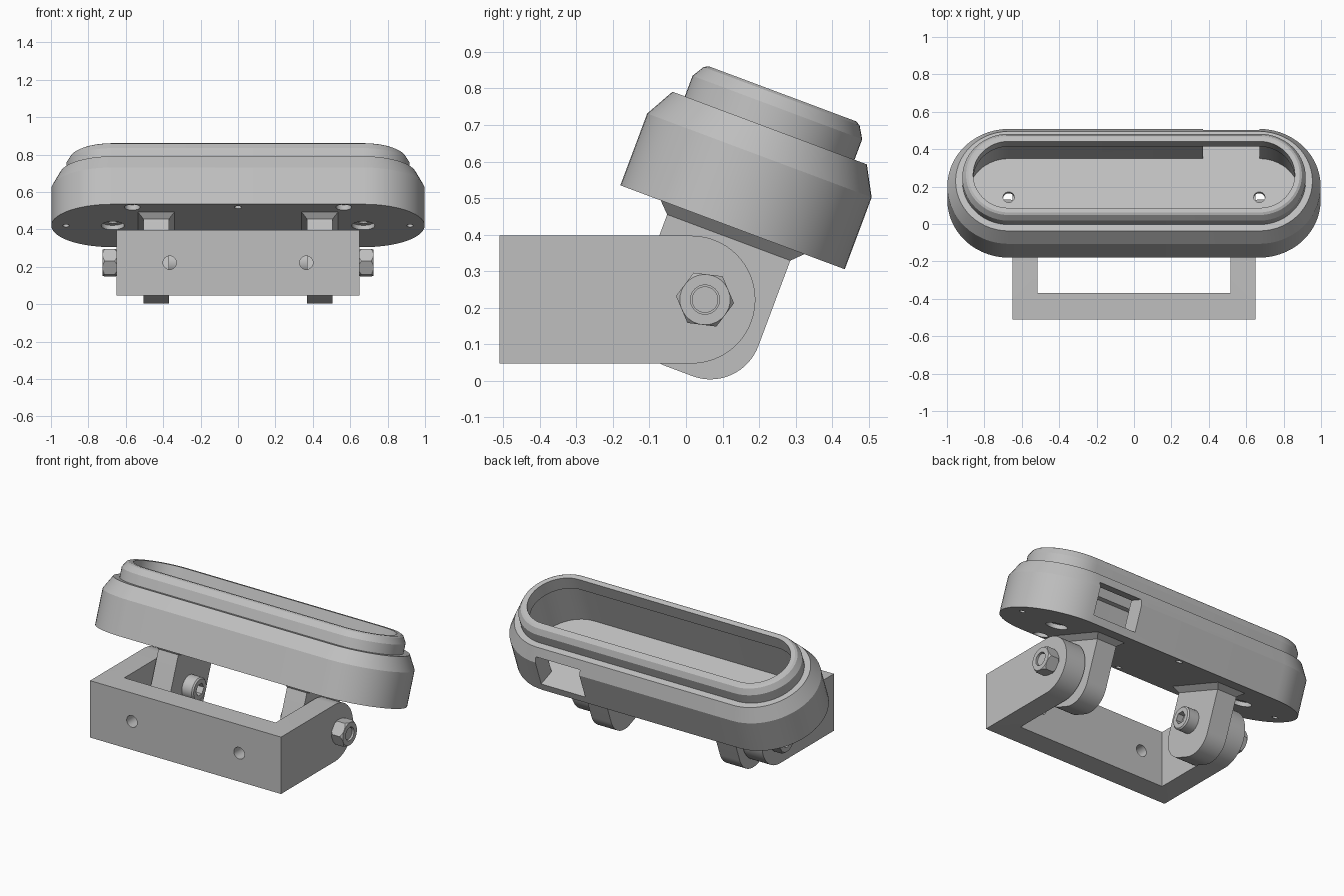
import bpy
import bmesh
from math import sin, cos, pi, radians
from mathutils import Matrix, Vector

cube = bpy.data.objects.get("Cube")
if cube:
    bpy.data.objects.remove(cube)

grey = bpy.data.materials.new("plain_grey")
grey.use_nodes = True
grey.diffuse_color = (0.52, 0.52, 0.52, 1)
grey.node_tree.nodes["Principled BSDF"].inputs["Base Color"].default_value = (0.52, 0.52, 0.52, 1)

FLAT = Matrix.Identity(4)
TILT = Matrix.Translation((0, 0.1275, 0.42)) @ Matrix.Rotation(radians(-20.5), 4, "X")
PIVOT = (0.052, 0.222)


# ---------- helpers ----------
def loft(name, rings, mat=FLAT):
    """Solid skinned through matching rings of points, capped at both ends."""
    bm = bmesh.new()
    loops = [[bm.verts.new(mat @ Vector(p)) for p in ring] for ring in rings]
    n = len(loops[0])
    for a, b in zip(loops, loops[1:]):
        for i in range(n):
            j = (i + 1) % n
            bm.faces.new((a[i], a[j], b[j], b[i]))
    bm.faces.new(loops[0])
    bm.faces.new(loops[-1])
    bmesh.ops.recalc_face_normals(bm, faces=bm.faces)
    mesh = bpy.data.meshes.new(name)
    bm.to_mesh(mesh)
    bm.free()
    mesh.materials.append(grey)
    ob = bpy.data.objects.new(name, mesh)
    bpy.context.collection.objects.link(ob)
    return ob


def prism(name, yz, x0, x1, mat=FLAT):
    return loft(name, [[(x, y, z) for y, z in yz] for x in (x0, x1)], mat)


def box(name, x, y, z, mat=FLAT):
    yz = [(y[0], z[0]), (y[1], z[0]), (y[1], z[1]), (y[0], z[1])]
    return prism(name, yz, x[0], x[1], mat)


def arc(cy, cz, r, a0, a1, steps=16):
    angles = [radians(a0 + (a1 - a0) * i / steps) for i in range(steps + 1)]
    return [(cy + r * cos(a), cz + r * sin(a)) for a in angles]


def round_x(name, profile, sides=32, turn=0.0):
    """Turned part on the pivot axis; profile is (x, radius)."""
    def ring(x, r):
        angles = [turn + 2 * pi * i / sides for i in range(sides)]
        return [(x, PIVOT[0] + r * cos(a), PIVOT[1] + r * sin(a)) for a in angles]
    return loft(name, [ring(x, r) for x, r in profile])


def hole(x, y, r, z0, z1, mat=TILT):
    rings = [[(x + px, y + py, z) for px, py in arc(0, 0, r, 0, 345, 23)] for z in (z0, z1)]
    return loft("hole_cutter", rings, mat)


def combine(ob, tools, operation="DIFFERENCE"):
    bpy.context.view_layer.objects.active = ob
    for tool in tools:
        tool.hide_render = True
        mod = ob.modifiers.new("cut", "BOOLEAN")
        mod.operation = operation
        mod.solver = "EXACT"
        mod.object = tool
        bpy.ops.object.modifier_apply(modifier=mod.name)
        bpy.data.objects.remove(tool)


def smooth(ob, angle=28):
    bpy.ops.object.select_all(action="DESELECT")
    ob.select_set(True)
    bpy.context.view_layer.objects.active = ob
    bpy.ops.object.shade_smooth_by_angle(angle=radians(angle))


# ---------- housing: long rounded tray with a raised lip ----------
def stadium(r, z):
    right = arc(0.67, 0, r, -90, 90, 28)
    left = arc(-0.67, 0, r, 90, 270, 28)
    return [(x, y, z) for x, y in right + left]


housing_profile = [
    (0.328, 0), (0.328, 0.21), (0.284, 0.29), (0.248, 0.29), (0.248, 0.35),
    (0.228, 0.383), (0.216, 0.39), (0.19, 0.39), (0.19, 0.31), (0.22, 0.3), (0.22, 0.046),
]
housing = loft("housing", [stadium(r, z) for r, z in housing_profile], TILT)
cutters = [box("port_cutter", (0.37, 0.67), (0.17, 0.4), (0.046, 0.24), TILT)]
for s in (1, -1):
    cutters += [
        hole(s * 0.67, 0, 0.03, -0.1, 0.1),
        hole(s * 0.67, 0, 0.062, -0.1, 0.025),
        hole(s * 0.92, 0, 0.018, -0.1, 0.03),
        hole(s * 0.565, -0.28, 0.042, -0.1, 0.03),
        hole(0, s * 0.28, 0.02, -0.1, 0.03),
    ]
combine(housing, cutters)
smooth(housing)

# ---------- U-shaped bracket ----------
side = [(-0.51, 0.047)] + arc(0.015, 0.222, 0.175, -90, 90, 28) + [(-0.51, 0.397)]
bracket = prism("bracket", side, -0.65, 0.65)
cutters = [box("gap_cutter", (-0.515, 0.515), (-0.37, 1), (-1, 1))]
upright = Matrix.Translation((0, 0, 0.222)) @ Matrix.Rotation(radians(90), 4, "X")
for s in (1, -1):
    cutters.append(hole(s * 0.365, 0, 0.036, 0.3, 0.6, upright))
combine(bracket, cutters)
smooth(bracket)

# ---------- hinge lugs, bolts and nuts ----------
lug_side = [(-0.18, 0)] + arc(-0.04, -0.28, 0.14, 180, 270) + arc(0.04, -0.28, 0.14, 270, 360) + [(0.18, 0)]


def rectangle(grow, z):
    x0, x1, y = 0.37 - grow, 0.505 + grow, 0.18 + grow
    return [(x0, -y, z), (x1, -y, z), (x1, y, z), (x0, y, z)]


for s, label in ((1, "left"), (-1, "right")):
    lug = prism(label + "_lug", lug_side, s * 0.37, s * 0.505, TILT)
    smooth(lug)
    flare = [[(s * x, y, z) for x, y, z in rectangle(g, h)] for g, h in ((0.03, 0), (0, -0.03))]
    loft(label + "_lug_flare", flare, TILT)

    bolt = round_x(label + "_bolt", [(s * x, r) for x, r in (
        (0.295, 0.062), (0.303, 0.07), (0.37, 0.07), (0.37, 0.036), (0.715, 0.036))])
    combine(bolt, [round_x("key_cutter", [(s * 0.28, 0.038), (s * 0.335, 0.038)], 6)])
    smooth(bolt)

    nut = round_x(label + "_nut", [(s * 0.65, 0.08), (s * 0.725, 0.08)], 6, radians(-7))
    rounder = round_x("nut_rounder", [(s * x, r) for x, r in (
        (0.64, 0.068), (0.665, 0.082), (0.71, 0.082), (0.726, 0.068))], 36)
    combine(nut, [rounder], "INTERSECT")
    combine(nut, [round_x("nut_bore", [(s * 0.6, 0.04), (s * 0.8, 0.04)])])
    smooth(nut, 20)
